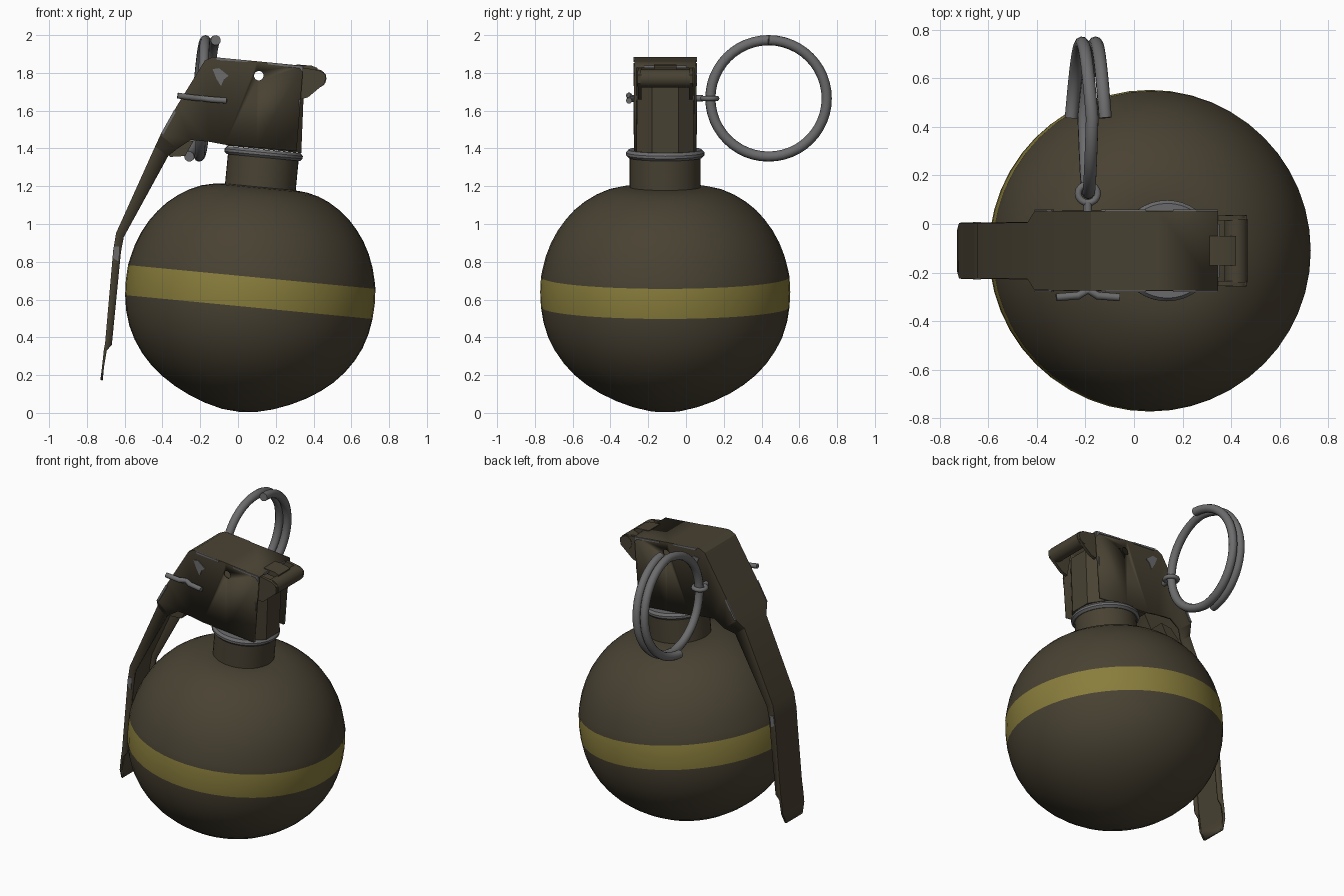
import bpy, bmesh, math
from mathutils import Vector, Matrix

if "Cube" in bpy.data.objects:
    bpy.data.objects.remove(bpy.data.objects["Cube"])

YC = -0.11                      # centre plane of body and head
TILT = math.radians(5.5)        # lean of the body axis
BODY = Matrix.Translation((0.065, YC, 0.64)) @ Matrix.Rotation(TILT, 4, 'Y')


def material(name, rgb):
    m = bpy.data.materials.new(name)
    m.diffuse_color = (*rgb, 1)
    m.use_nodes = True
    m.node_tree.nodes["Principled BSDF"].inputs["Base Color"].default_value = m.diffuse_color
    return m


OLIVE = material("olive_drab", (0.066, 0.054, 0.033))
YELLOW = material("band_yellow", (0.25, 0.205, 0.045))
STEEL = material("bare_steel", (0.15, 0.15, 0.155))


def finish(name, bm, mats, angle=35, matrix=None):
    bmesh.ops.recalc_face_normals(bm, faces=bm.faces)
    me = bpy.data.meshes.new(name)
    bm.to_mesh(me)
    bm.free()
    ob = bpy.data.objects.new(name, me)
    bpy.context.collection.objects.link(ob)
    for m in mats:
        me.materials.append(m)
    if matrix:
        ob.matrix_world = matrix
    bpy.ops.object.select_all(action='DESELECT')
    ob.select_set(True)
    bpy.context.view_layer.objects.active = ob
    bpy.ops.object.shade_smooth_by_angle(angle=math.radians(angle))
    return ob


def lathe(name, profile, mats, segs=48, rule=None):
    """Spin (radius, height) points around the leaning body axis."""
    bm = bmesh.new()
    vs = [bm.verts.new((r, 0, h)) for r, h in profile]
    es = [bm.edges.new(p) for p in zip(vs, vs[1:])]
    bmesh.ops.spin(bm, geom=vs + es, axis=(0, 0, 1), cent=(0, 0, 0),
                   steps=segs, angle=2 * math.pi, use_duplicate=False)
    bmesh.ops.remove_doubles(bm, verts=bm.verts, dist=1e-4)
    if rule:
        for f in bm.faces:
            f.material_index = rule(f.calc_center_median())
    return finish(name, bm, mats, matrix=BODY)


def rod(name, a, b, r, mat, segs=20):
    a, b = Vector(a), Vector(b)
    bm = bmesh.new()
    bmesh.ops.create_cone(bm, cap_ends=True, segments=segs, radius1=r, radius2=r,
                          depth=(b - a).length)
    q = (b - a).to_track_quat('Z', 'Y').to_matrix().to_4x4()
    return finish(name, bm, [mat], matrix=Matrix.Translation((a + b) / 2) @ q)


def plate(name, pts, y0, y1, mat, bevel=0):
    """Extrude an (x, z) outline between two y values."""
    bm = bmesh.new()
    f = bm.faces.new([bm.verts.new((x, y0, z)) for x, z in pts])
    ext = bmesh.ops.extrude_face_region(bm, geom=[f])
    for v in ext['geom']:
        if isinstance(v, bmesh.types.BMVert):
            v.co.y = y1
    ob = finish(name, bm, [mat])
    if bevel:
        m = ob.modifiers.new("bevel", 'BEVEL')
        m.width, m.segments = bevel, 2
    return ob


def tube(name, pts, r, mat, closed=False):
    cu = bpy.data.curves.new(name, 'CURVE')
    cu.dimensions, cu.bevel_depth, cu.bevel_resolution = '3D', r, 3
    cu.use_fill_caps = True
    sp = cu.splines.new('POLY')
    sp.points.add(len(pts) - 1)
    for p, co in zip(sp.points, pts):
        p.co = (*co, 1)
    sp.use_cyclic_u = closed
    cu.materials.append(mat)
    ob = bpy.data.objects.new(name, cu)
    bpy.context.collection.objects.link(ob)
    return ob


# Round body with painted band
lathe("body", [(0, .558), (.19, .558), (.25, .552), (.31, .538), (.37, .512), (.43, .475),
               (.485, .43), (.53, .38), (.57, .325), (.605, .26), (.632, .19), (.65, .12),
               (.658, .08), (.662, 0), (.658, -.08), (.645, -.16), (.62, -.24), (.585, -.31),
               (.54, -.375), (.485, -.435), (.42, -.488), (.35, -.533), (.27, -.573),
               (.18, -.607), (.09, -.63), (0, -.637)],
      [OLIVE, YELLOW], rule=lambda c: int(abs(c.z) < .08))

# Neck and steel collar
lathe("neck", [(0, .5), (.188, .5), (.188, .75), (0, .75)], [OLIVE], 40)
lathe("collar", [(.17, .72), (.195, .715), (.208, .728), (.208, .742), (.195, .757),
                 (.15, .757)], [STEEL], 40)

# Fuze block inside the cover, with chamfered end
bm = bmesh.new()
section = [(-.06, -.15), (.27, -.15), (.335, -.07), (.335, .07), (.27, .15), (-.06, .15)]
low = [bm.verts.new((x, YC + y, 1.415 - .1 * (x + .06))) for x, y in section]
high = [bm.verts.new((x + .015, YC + y, 1.745)) for x, y in section]
bm.faces.new(low)
bm.faces.new(high)
for i in range(6):
    j = (i + 1) % 6
    bm.faces.new((low[i], low[j], high[j], high[i]))
finish("fuze_block", bm, [OLIVE], 25)

# Cover and lever: one folded channel; outer x z, flange edge x z, half width
STATIONS = [(.345, 1.832, .31, 1.385, .158), (.10, 1.856, .10, 1.405, .158),
            (-.135, 1.878, -.07, 1.42, .158), (-.172, 1.86, -.15, 1.435, .158),
            (-.32, 1.62, -.25, 1.445, .158), (-.405, 1.47, -.32, 1.40, .155),
            (-.432, 1.41, -.37, 1.36, .112), (-.64, .95, -.605, .93, .108),
            (-.655, .86, -.62, .85, .108), (-.698, .37, -.668, .36, .108),
            (-.705, .33, -.695, .33, .108), (-.715, .24, -.71, .24, .108),
            (-.722, .175, -.717, .175, .08)]
bm = bmesh.new()
rows = [[bm.verts.new(c) for c in ((xi, YC - w, zi), (xo, YC - w, zo),
                                   (xo, YC + w, zo), (xi, YC + w, zi))]
        for xo, zo, xi, zi, w in STATIONS]
for a, b in zip(rows, rows[1:]):
    for k in range(3):
        bm.faces.new((a[k], a[k + 1], b[k + 1], b[k]))
lever = finish("cover_and_lever", bm, [OLIVE], 30)
m = lever.modifiers.new("sheet", 'SOLIDIFY')
m.thickness, m.offset = .016, 0

# Sight hole through both flanges
cutter = rod("hole_cutter", (.11, -.5, 1.785), (.11, .3, 1.785), .025, OLIVE)
cutter.hide_render = True
cutter.display_type = 'WIRE'
m = lever.modifiers.new("hole", 'BOOLEAN')
m.object, m.operation, m.solver = cutter, 'DIFFERENCE', 'EXACT'

# Small retaining tab below the cover
plate("retaining_tab", [(-.37, 1.37), (-.36, 1.355), (-.28, 1.36), (-.235, 1.44), (-.31, 1.43)],
      YC - .09, YC + .09, OLIVE)

# Hinge roll, its arms and the tab over it
rod("hinge_roll", (.42, YC - .13, 1.77), (.42, YC + .13, 1.77), .048, OLIVE, 24)
for s in (-1, 1):
    y = YC + s * .135
    plate("hinge_arm", [(.30, 1.83), (.36, 1.825), (.42, 1.815), (.465, 1.79), (.46, 1.745),
                        (.37, 1.67), (.33, 1.66)], y - .01, y + .01, OLIVE)
    rod("hinge_end", (.42, y, 1.77), (.42, y + s * .012, 1.77), .043, OLIVE, 20)
plate("hinge_tab", [(.31, 1.845), (.39, 1.838), (.42, 1.826), (.42, 1.80), (.31, 1.815)],
      YC - .06, YC + .06, OLIVE)

# Cotter pin, splayed legs and eye
PX, PZ = -.19, 1.665
rod("cotter_pin", (PX, -.28, PZ), (PX, .09, PZ), .017, STEEL, 12)
tube("cotter_legs", [(-.32, -.302, 1.68), (-.23, -.295, 1.668), (PX, -.272, PZ),
                     (-.15, -.295, 1.66), (-.06, -.302, 1.653)], .016, STEEL)
tube("cotter_eye", [(PX + .04 * math.cos(t), .125 + .038 * math.sin(t), PZ)
                    for t in (math.tau * i / 16 for i in range(16))], .014, STEEL, True)

# Pull ring: one and a half turns of a split coil
XS = [-.258, -.215, -.172, -.188, -.206, -.158, -.118]   # x at each quarter turn
coil = []
for i in range(6 * 12 + 1):
    q, t = divmod(i / 12, 1)
    q = int(q)
    x = XS[q] + (XS[min(q + 1, 6)] - XS[q]) * t
    a = math.radians(-90 + 90 * i / 12)
    coil.append((x, .437 + .308 * math.cos(a), 1.665 + .308 * math.sin(a)))
tube("pull_ring", coil, .027, STEEL)

# Worn bare-metal patches on both flanges
for s in (-1, 1):
    y = YC + s * .166
    for pts in ([(-.135, 1.82), (-.10, 1.825), (-.05, 1.785), (-.075, 1.765), (-.09, 1.73),
                 (-.115, 1.77)],
                [(-.12, 1.883), (.05, 1.866), (.05, 1.857), (-.11, 1.868)],
                [(.16, 1.853), (.345, 1.836), (.345, 1.80), (.325, 1.825), (.16, 1.845)],
                [(.325, 1.60), (.331, 1.66), (.323, 1.66)],
                [(-.41, 1.475), (-.34, 1.60), (-.33, 1.59), (-.395, 1.475)]):
        plate("wear_patch", pts, y - .003, y + .003, STEEL)
    y = YC + s * .116
    plate("lever_wear", [(-.655, .88), (-.63, .88), (-.632, .80), (-.662, .82)],
          y - .003, y + .003, STEEL)
plate("end_wear", [(.346, 1.838), (.351, 1.838), (.35, 1.825), (.345, 1.825)],
      YC - .11, YC + .11, STEEL)
